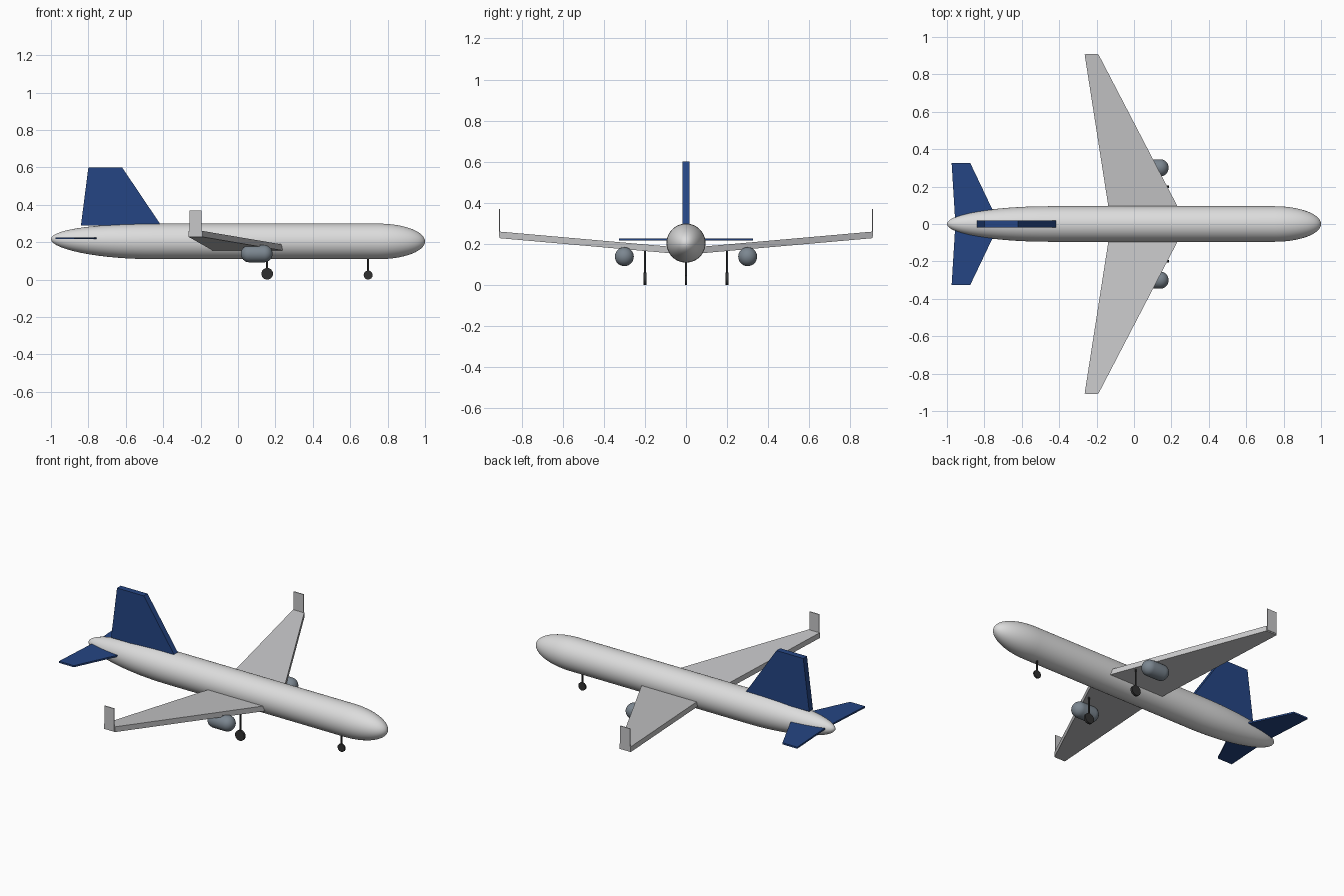
import bpy
import bmesh
import math
from mathutils import Matrix, Vector

cube = bpy.data.objects.get("Cube")
if cube:
    bpy.data.objects.remove(cube, do_unlink=True)


def material(name, rgb):
    m = bpy.data.materials.new(name)
    m.use_nodes = True
    m.diffuse_color = (*rgb, 1)
    bsdf = next(n for n in m.node_tree.nodes if n.type == 'BSDF_PRINCIPLED')
    bsdf.inputs["Base Color"].default_value = (*rgb, 1)
    return m


hull_paint = material("pale grey", (0.72, 0.72, 0.72))
wing_paint = material("wing grey", (0.57, 0.57, 0.58))
tail_paint = material("navy blue", (0.018, 0.06, 0.23))
engine_paint = material("steel grey", (0.2, 0.24, 0.28))
dark_paint = material("charcoal", (0.03, 0.03, 0.03))


def finish(name, bm, mat, smooth=False):
    bmesh.ops.recalc_face_normals(bm, faces=bm.faces)
    mesh = bpy.data.meshes.new(name)
    bm.to_mesh(mesh)
    bm.free()
    mesh.materials.append(mat)
    ob = bpy.data.objects.new(name, mesh)
    bpy.context.collection.objects.link(ob)
    if smooth:
        bpy.ops.object.select_all(action='DESELECT')
        ob.select_set(True)
        bpy.context.view_layer.objects.active = ob
        bpy.ops.object.shade_smooth_by_angle(angle=math.radians(40))
    return ob


def capsule(name, x_back, x_front, back_len, front_len, radius, centre, mat,
            rise=0.0, sides=48, steps=14):
    """Body along x with elliptical ends; the rear end may rise."""
    bm = bmesh.new()
    angles = [math.pi / 2 * i / steps for i in range(1, steps + 1)]
    stations = [(x_back + back_len * (1 - math.cos(a)), math.sin(a)) for a in angles]
    stations += [(x_front - front_len * (1 - math.cos(a)), math.sin(a))
                 for a in reversed(angles)]

    def lift(x):
        return rise * max(0, (x_back + back_len - x) / back_len) ** 2

    rings = []
    for x, s in stations:
        rings.append([bm.verts.new((x, centre[0] + radius * s * math.cos(t),
                                    centre[1] + lift(x) + radius * s * math.sin(t)))
                      for t in (2 * math.pi * k / sides for k in range(sides))])
    for a, b in zip(rings, rings[1:]):
        for k in range(sides):
            n = (k + 1) % sides
            bm.faces.new((a[k], a[n], b[n], b[k]))
    for ring, x in ((rings[0], x_back), (rings[-1], x_front)):
        tip = bm.verts.new((x, centre[0], centre[1] + lift(x)))
        for k in range(sides):
            bm.faces.new((ring[k], ring[(k + 1) % sides], tip))
    return finish(name, bm, mat, True)


def slab(name, outline, offset, mat):
    """Flat outline thickened along the offset vector."""
    bm = bmesh.new()
    face = bm.faces.new([bm.verts.new(p) for p in outline])
    ext = bmesh.ops.extrude_face_region(bm, geom=[face])
    moved = [g for g in ext["geom"] if isinstance(g, bmesh.types.BMVert)]
    bmesh.ops.translate(bm, verts=moved, vec=Vector(offset))
    return finish(name, bm, mat)


def cylinder(name, centre, radius, depth, axis, mat, sides=24):
    bm = bmesh.new()
    turn = Matrix.Rotation(math.pi / 2, 4, 'X') if axis == 'Y' else Matrix()
    bmesh.ops.create_cone(bm, cap_ends=True, segments=sides, radius1=radius,
                          radius2=radius, depth=depth,
                          matrix=Matrix.Translation(centre) @ turn)
    return finish(name, bm, mat, True)


def wheel_leg(prefix, x, y, radius, width, top):
    cylinder(prefix + "_wheel", (x, y, radius), radius, width, 'Y', dark_paint)
    cylinder(prefix + "_strut", (x, y, (radius + top) / 2), 0.005, top - radius,
             'Z', dark_paint, 12)


# Fuselage
capsule("fuselage", -1, 1, 0.55, 0.25, 0.095, (0, 0.204), hull_paint, rise=0.012)

# Tail fin
slab("tail_fin", [(-0.84, -0.018, 0.288), (-0.41, -0.018, 0.288),
                  (-0.62, -0.018, 0.6), (-0.8, -0.018, 0.6)], (0, 0.036, 0), tail_paint)

# Paired parts on each side of the fuselage
for side, s in (("near", -1), ("far", 1)):
    slab(side + "_wing", [(-0.135, s * 0.08, 0.155), (0.24, s * 0.08, 0.155),
                          (-0.19, s * 0.907, 0.228), (-0.264, s * 0.907, 0.228)],
         (0, 0, 0.032), wing_paint)
    slab(side + "_winglet", [(-0.26, s * 0.905, 0.235), (-0.195, s * 0.905, 0.235),
                             (-0.195, s * 0.905, 0.37), (-0.26, s * 0.905, 0.37)],
         (0, s * 0.005, 0), wing_paint)
    slab(side + "_tailplane", [(-0.955, 0, 0.216), (-0.72, 0, 0.216),
                               (-0.875, s * 0.325, 0.216), (-0.975, s * 0.325, 0.216)],
         (0, 0, 0.01), tail_paint)
    capsule(side + "_engine", 0.015, 0.185, 0.045, 0.045, 0.046, (s * 0.3, 0.138),
            engine_paint, sides=32, steps=8)
    slab(side + "_pylon", [(0.05, s * 0.3 - 0.015, 0.17), (0.12, s * 0.3 - 0.015, 0.17),
                           (0.12, s * 0.3 + 0.015, 0.17), (0.05, s * 0.3 + 0.015, 0.17)],
         (0, 0, 0.018), engine_paint)
    wheel_leg(side + "_main", 0.156, s * 0.2, 0.031, 0.014, 0.168)

# Nose gear
wheel_leg("nose", 0.696, 0, 0.024, 0.01, 0.13)
